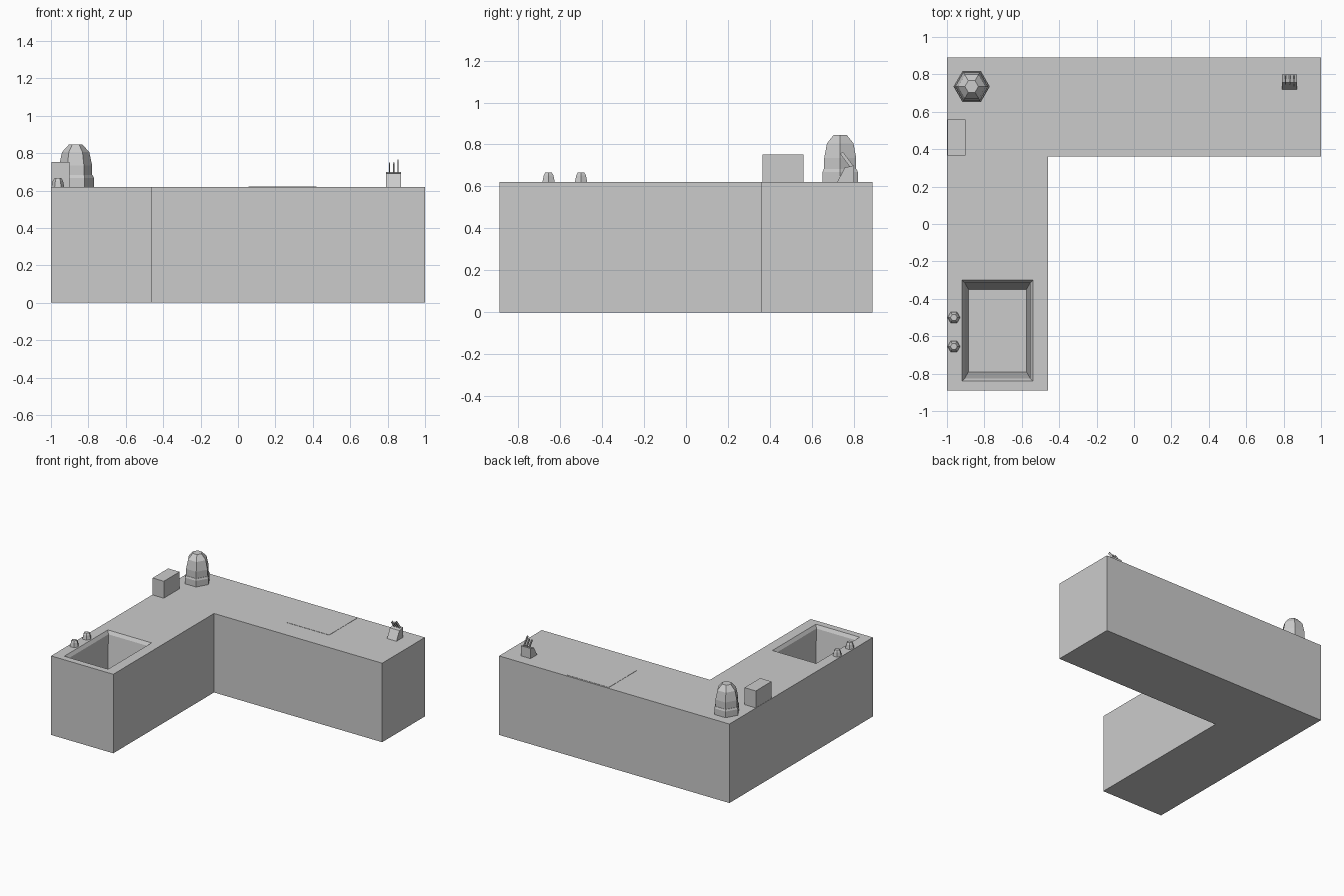
import bpy, bmesh, math

if "Cube" in bpy.data.objects:
    bpy.data.objects.remove(bpy.data.objects["Cube"])

TOP = 0.62  # worktop height


def make_object(name, bm):
    bmesh.ops.recalc_face_normals(bm, faces=bm.faces)
    mesh = bpy.data.meshes.new(name)
    bm.to_mesh(mesh)
    bm.free()
    ob = bpy.data.objects.new(name, mesh)
    bpy.context.collection.objects.link(ob)
    return ob


def loft(name, rings):
    """Closed solid joining rings of equal point count."""
    bm = bmesh.new()
    loops = [[bm.verts.new(p) for p in ring] for ring in rings]
    n = len(loops[0])
    for a, b in zip(loops, loops[1:]):
        for i in range(n):
            j = (i + 1) % n
            bm.faces.new((a[i], a[j], b[j], b[i]))
    bm.faces.new(loops[0][::-1])
    bm.faces.new(loops[-1])
    return make_object(name, bm)


def rect(x0, x1, y0, y1, z):
    return [(x0, y0, z), (x1, y0, z), (x1, y1, z), (x0, y1, z)]


def box(name, x0, x1, y0, y1, z0, z1):
    return loft(name, [rect(x0, x1, y0, y1, z0), rect(x0, x1, y0, y1, z1)])


def hex_turned(name, cx, cy, profile):
    """Six-sided turned shape from (radius, height) pairs."""
    return loft(name, [[(cx + r * math.cos(i * math.pi / 3),
                         cy + r * math.sin(i * math.pi / 3), z)
                        for i in range(6)] for r, z in profile])


# L-shaped counter
outline = [(-1, -0.89), (-0.46, -0.89), (-0.46, 0.36), (1, 0.36), (1, 0.89), (-1, 0.89)]
counter = loft("counter", [[(x, y, z) for x, y in outline] for z in (0, TOP)])

# Sink basin: stepped rim and tapered walls cut into the counter
cutter = loft("sink_cutter", [
    rect(-0.885, -0.575, -0.79, -0.35, 0.33),
    rect(-0.905, -0.555, -0.825, -0.315, 0.595),
    rect(-0.92, -0.54, -0.84, -0.30, TOP),
    rect(-0.92, -0.54, -0.84, -0.30, TOP + 0.1)])
cutter.hide_render = True
mod = counter.modifiers.new("sink", 'BOOLEAN')
mod.operation = 'DIFFERENCE'
mod.solver = 'EXACT'
mod.object = cutter
bpy.context.view_layer.objects.active = counter
bpy.ops.object.modifier_apply(modifier=mod.name)
bpy.data.objects.remove(cutter)

# Tap knobs beside the sink
for i, y in enumerate((-0.655, -0.50)):
    hex_turned(f"tap_knob_{i + 1}", -0.963, y,
               [(0.034, TOP), (0.027, 0.652), (0.018, 0.666)])

# Toaster-like box against the left edge
box("toaster", -0.998, -0.90, 0.365, 0.56, TOP, 0.753)

# Blender jar in the corner: base and domed body
hex_turned("jar_base", -0.868, 0.735, [(0.097, TOP), (0.097, 0.668), (0.091, 0.682)])
hex_turned("jar_body", -0.868, 0.735,
           [(0.088, 0.682), (0.088, 0.735), (0.073, 0.805), (0.036, 0.846)])

# Thin hob plate
box("hob", 0.055, 0.42, 0.53, 0.88, TOP - 0.005, TOP + 0.002)

# Knife block: wedge with a sloping front
wedge = [(0.72, TOP), (0.80, TOP), (0.80, 0.70), (0.757, 0.69)]
loft("knife_block", [[(x, y, z) for y, z in wedge] for x in (0.79, 0.872)])

# Knife handles leaning towards the front
for i, (x, dz) in enumerate(((0.81, 0.055), (0.833, 0.055), (0.855, 0.07))):
    y0, z0, dy = 0.796, 0.692, -0.75 * dz
    loft(f"knife_{i + 1}", [
        [(x + s, y0 + t * dy + o, z0 + t * dz + o * 0.75)
         for s, o in ((-0.003, -0.009), (0.003, -0.009), (0.003, 0.004), (-0.003, 0.004))]
        for t in (0, 1)])
